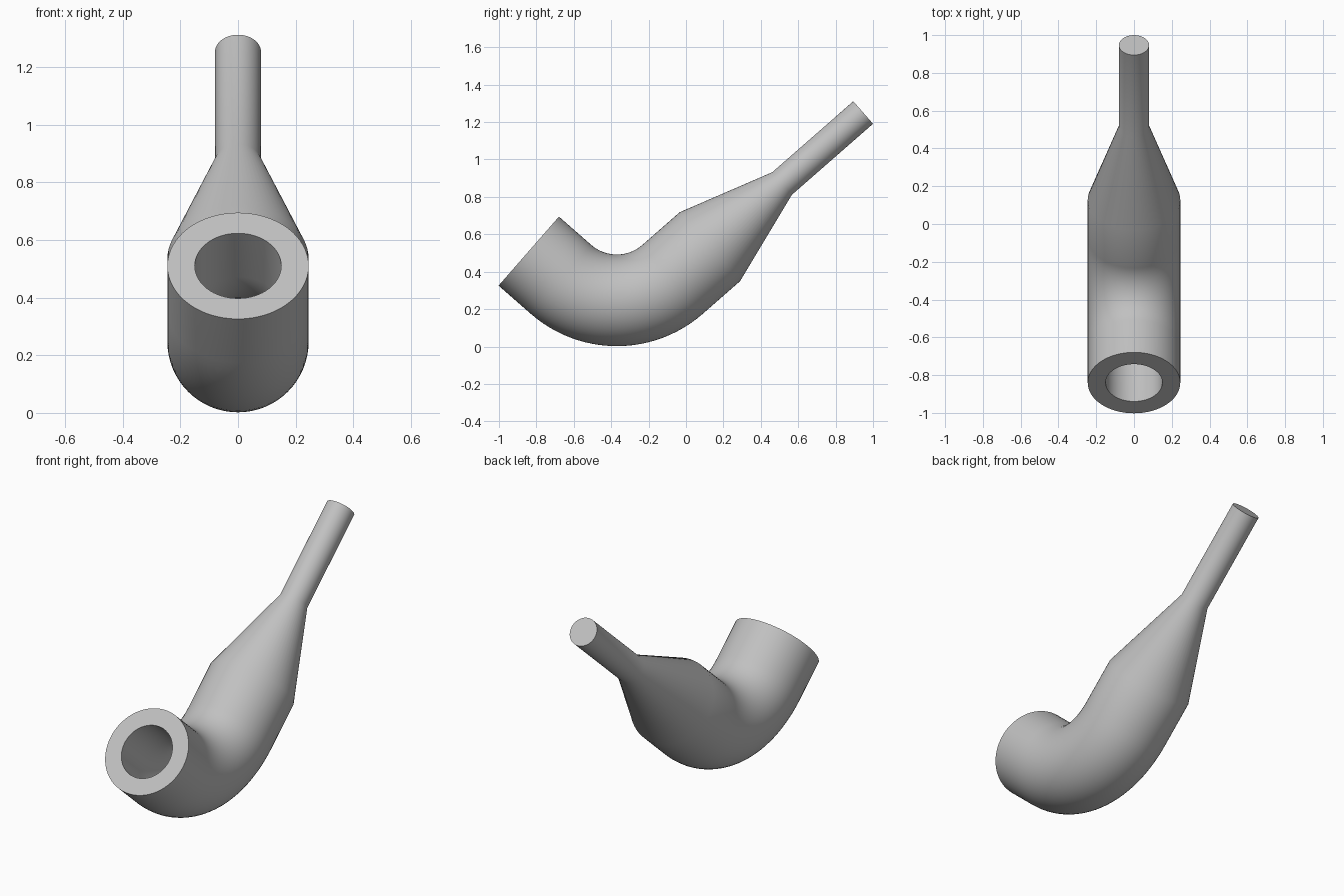
import bpy, bmesh, math
from mathutils import Vector

cube = bpy.data.objects.get("Cube")
if cube:
    bpy.data.objects.remove(cube, do_unlink=True)

SIDES = 64
BEND_STEPS = 24
ANGLE = math.radians(41.2)   # slope of both straight arms
BEND_R = 0.453               # radius of the centre line in the elbow
BEND_Y, BEND_Z = -0.37, 0.70
OUTER, BORE, STEM = 0.245, 0.15, 0.08

grey = bpy.data.materials.new("light_grey")
grey.use_nodes = True
colour = (0.53, 0.53, 0.53, 1)
grey.diffuse_color = colour
grey.node_tree.nodes["Principled BSDF"].inputs["Base Color"].default_value = colour


def station(angle, along=0.0):
    """Centre and slope of the centre line, in the elbow or beyond it."""
    centre = Vector((0, BEND_Y + BEND_R * math.sin(angle), BEND_Z - BEND_R * math.cos(angle)))
    return centre + along * Vector((0, math.cos(angle), math.sin(angle))), angle


def add_ring(bm, place, radius):
    centre, angle = place
    up = Vector((0, -math.sin(angle), math.cos(angle)))
    side = Vector((1, 0, 0))
    turns = [math.tau * i / SIDES for i in range(SIDES)]
    return [bm.verts.new(centre + radius * (side * math.cos(t) + up * math.sin(t))) for t in turns]


# Centre line: mouth, elbow, then the straight rear arm
mouth = station(-ANGLE, -0.229)
elbow = [station(ANGLE * (2 * i / BEND_STEPS - 1)) for i in range(BEND_STEPS + 1)]
shoulder = station(ANGLE, 0.265)
neck = station(ANGLE, 0.778)
tip = station(ANGLE, 1.354)

# One skin: bore end, out through the mouth, over the rim, along to the tip
inside = [(p, BORE) for p in [shoulder] + elbow[::-1] + [mouth]]
outside = [(p, OUTER) for p in [mouth] + elbow + [shoulder]]
stem = [(neck, STEM), (tip, STEM)]

bm = bmesh.new()
rings = [add_ring(bm, p, r) for p, r in inside + outside + stem]
for a, b in zip(rings, rings[1:]):
    for i in range(SIDES):
        j = (i + 1) % SIDES
        bm.faces.new((a[i], a[j], b[j], b[i]))
bm.faces.new(rings[0])
bm.faces.new(rings[-1])
bmesh.ops.recalc_face_normals(bm, faces=bm.faces)

mesh = bpy.data.meshes.new("pipe_body")
bm.to_mesh(mesh)
bm.free()
mesh.materials.append(grey)
pipe = bpy.data.objects.new("pipe_body", mesh)
bpy.context.collection.objects.link(pipe)

# Smooth sides with a crisp rim and tip
bpy.ops.object.select_all(action='DESELECT')
pipe.select_set(True)
bpy.context.view_layer.objects.active = pipe
bpy.ops.object.shade_smooth_by_angle(angle=math.radians(40))
